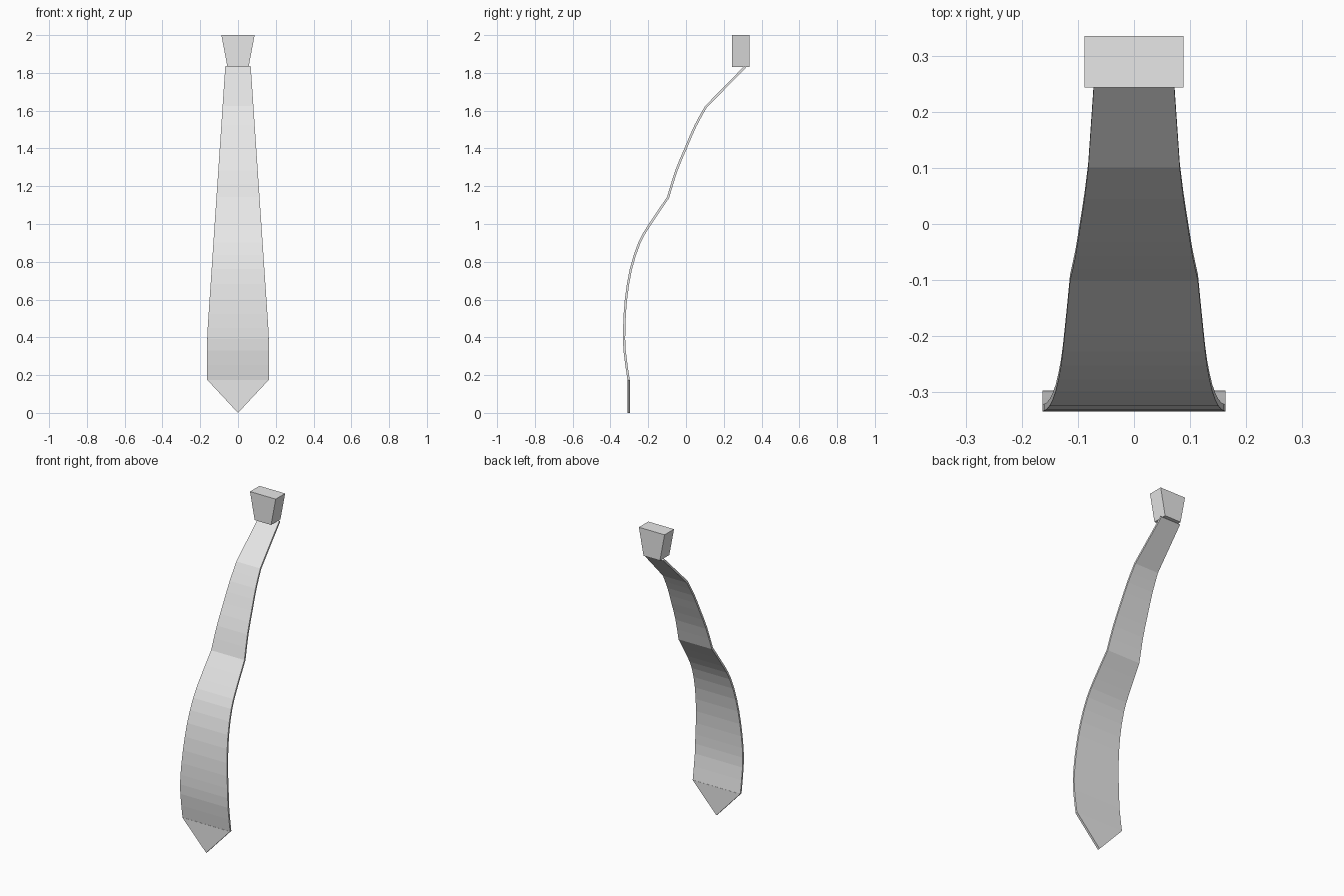
import bpy, bmesh
from mathutils import Vector

if "Cube" in bpy.data.objects:
    bpy.data.objects.remove(bpy.data.objects["Cube"])

grey = bpy.data.materials.new("light grey")
grey.diffuse_color = (0.8, 0.8, 0.8, 1)
grey.use_nodes = True
grey.node_tree.nodes["Principled BSDF"].inputs["Base Color"].default_value = grey.diffuse_color


def make_object(name, bm):
    bmesh.ops.recalc_face_normals(bm, faces=bm.faces[:])
    mesh = bpy.data.meshes.new(name)
    bm.to_mesh(mesh)
    bm.free()
    mesh.materials.append(grey)
    obj = bpy.data.objects.new(name, mesh)
    bpy.context.collection.objects.link(obj)
    return obj


def smooth_path(points, steps):
    """Spline through (y, z) points, without the last point."""
    p = [Vector(q) for q in points]
    p = [2 * p[0] - p[1]] + p + [2 * p[-1] - p[-2]]
    out = []
    for a, b, c, d in zip(p, p[1:], p[2:], p[3:]):
        for i in range(steps):
            t = i / steps
            out.append(0.5 * (2 * b + (c - a) * t + (2 * a - 5 * b + 4 * c - d) * t * t
                              + (3 * b - a - 3 * c + d) * t ** 3))
    return out


def half_width(z):
    return min(0.163, 0.067 + (1.835 - z) * 0.0675)


# Hanging blade: three bends in side profile, tapering upward
belly = [(-0.304, 0.175), (-0.325, 0.33), (-0.327, 0.45), (-0.318, 0.60),
         (-0.292, 0.76), (-0.247, 0.90), (-0.19, 1.0), (-0.095, 1.14)]
chest = [(-0.095, 1.14), (-0.052, 1.28), (0.0, 1.405), (0.05, 1.52), (0.105, 1.62)]
path = smooth_path(belly, 2) + smooth_path(chest, 2)
path += [Vector((0.105, 1.62)), Vector((0.313, 1.832))]

HALF = 0.006
bm = bmesh.new()
rings = []
for i, p in enumerate(path):
    tangent = (path[min(i + 1, len(path) - 1)] - path[max(i - 1, 0)]).normalized()
    n = Vector((-tangent.y, tangent.x)) * HALF
    if i == 0:
        n = Vector((-HALF, 0))
    w = half_width(p.y)
    rings.append([bm.verts.new((x, p.x + s * n.x, p.y + s * n.y))
                  for x, s in ((-w, 1), (w, 1), (w, -1), (-w, -1))])
for a, b in zip(rings, rings[1:]):
    for k in range(4):
        bm.faces.new((a[k], a[(k + 1) % 4], b[(k + 1) % 4], b[k]))
bm.faces.new(rings[0])
bm.faces.new(rings[-1])
make_object("tie_blade", bm)

# Pointed tip: flat triangular plate
bm = bmesh.new()
front, back = [[bm.verts.new((x, y, z)) for x, z in ((-0.163, 0.175), (0, 0), (0.163, 0.175))]
               for y in (-0.311, -0.297)]
bm.faces.new(front)
bm.faces.new(back)
for k in range(3):
    j = (k + 1) % 3
    bm.faces.new((front[k], front[j], back[j], back[k]))
make_object("tie_tip", bm)

# Knot: block that narrows toward the bottom
bm = bmesh.new()
bmesh.ops.create_cube(bm, size=1)
for v in bm.verts:
    top = v.co.z > 0
    v.co = (v.co.x * (0.176 if top else 0.112), 0.289 + v.co.y * 0.092, 2.0 if top else 1.832)
make_object("tie_knot", bm)
